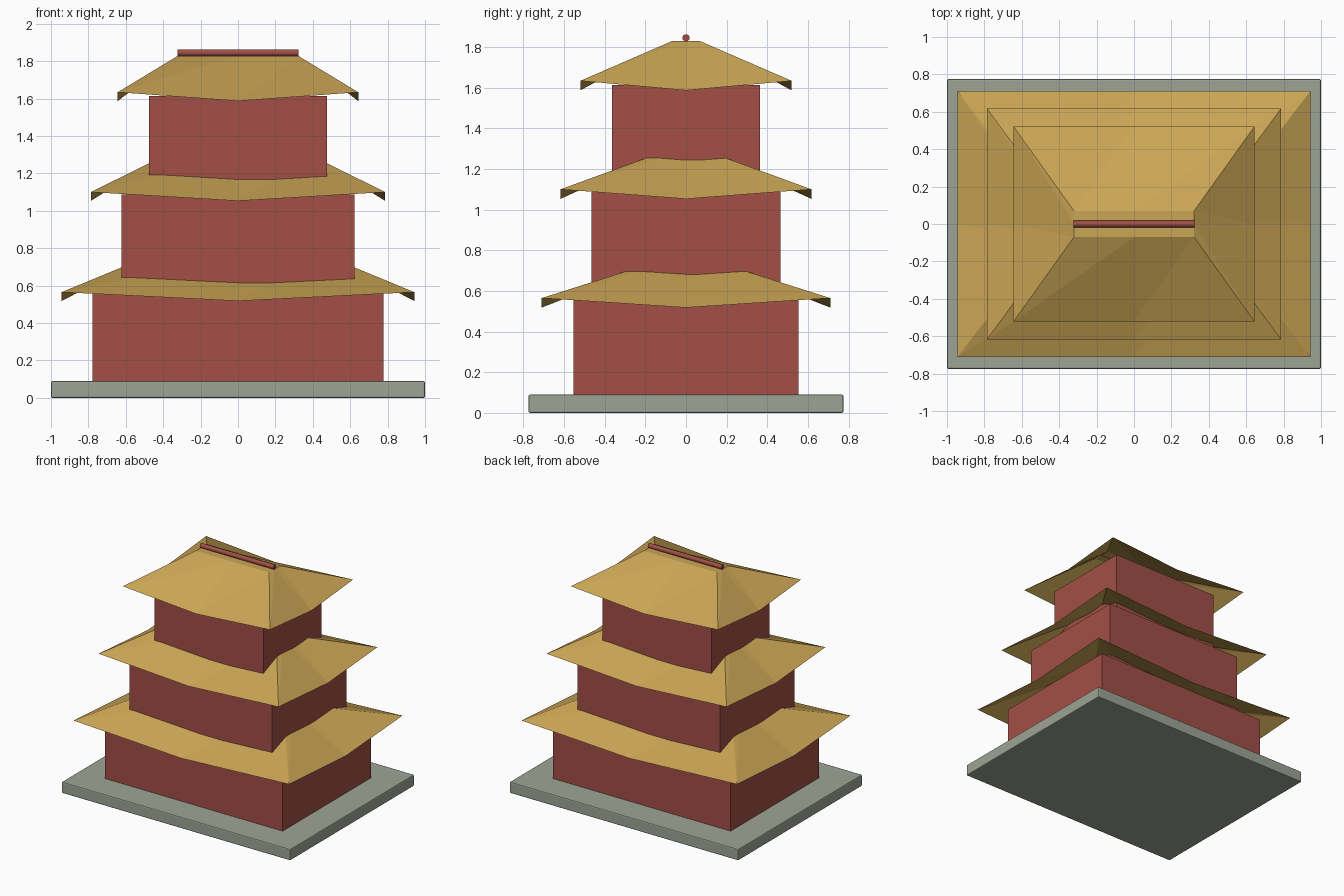
import bpy, bmesh, math

if "Cube" in bpy.data.objects:
    bpy.data.objects.remove(bpy.data.objects["Cube"])


def material(name, rgb):
    m = bpy.data.materials.new(name)
    m.diffuse_color = (*rgb, 1)
    m.use_nodes = True
    m.node_tree.nodes["Principled BSDF"].inputs["Base Color"].default_value = m.diffuse_color
    return m


STONE = material("grey stone", (0.335, 0.375, 0.30))
RED = material("red timber", (0.36, 0.078, 0.061))
GOLD = material("ochre tiles", (0.59, 0.376, 0.09))


def box(name, hx, hy, z0, z1, mat, bevel=0):
    bpy.ops.mesh.primitive_cube_add(size=1, location=(0, 0, (z0 + z1) / 2))
    ob = bpy.context.object
    ob.name = name
    ob.scale = (2 * hx, 2 * hy, z1 - z0)
    bpy.ops.object.transform_apply(location=False, rotation=False, scale=True)
    ob.data.materials.append(mat)
    if bevel:
        mod = ob.modifiers.new("Bevel", "BEVEL")
        mod.width, mod.segments = bevel, 2
    return ob


# Thin hipped roof: eaves dip at the middle of each side, flat cap on top
def roof(name, hx, hy, z_corner, rise, dip):
    ring = [(-1, -1), (0, -1), (1, -1), (1, 0), (1, 1), (0, 1), (-1, 1), (-1, 0)]
    bm = bmesh.new()
    outer = [bm.verts.new((x * hx, y * hy, z_corner - (0 if x and y else dip)))
             for x, y in ring]
    inner = [bm.verts.new((x * hx * 0.5, y * hy * 0.135, z_corner + rise))
             for x, y in ring]
    for i in range(8):
        j = (i + 1) % 8
        bm.faces.new((outer[i], outer[j], inner[j]))
        bm.faces.new((outer[i], inner[j], inner[i]))
    bm.faces.new(inner)
    me = bpy.data.meshes.new(name)
    bm.to_mesh(me)
    bm.free()
    me.materials.append(GOLD)
    ob = bpy.data.objects.new(name, me)
    bpy.context.collection.objects.link(ob)


# Stone base
box("base", 1.0, 0.775, 0, 0.09, STONE, 0.008)

# Three storeys: wall half sizes, bottom, top, then roof half sizes and corner height
storeys = [
    ("lower", 0.778, 0.553, 0.085, 0.557, 0.943, 0.71, 0.565),
    ("middle", 0.624, 0.464, 0.56, 1.087, 0.787, 0.618, 1.10),
    ("upper", 0.477, 0.365, 1.09, 1.613, 0.643, 0.52, 1.634),
]
for label, wx, wy, z0, z1, rx, ry, rz in storeys:
    box(label + "_walls", wx, wy, z0, z1, RED)
    roof(label + "_roof", rx, ry, rz, 0.195, 0.047)

# Ridge beam
bpy.ops.mesh.primitive_cylinder_add(vertices=12, radius=0.018, depth=0.645,
                                    location=(0, 0, 1.845),
                                    rotation=(0, math.pi / 2, 0))
beam = bpy.context.object
beam.name = "ridge_beam"
beam.data.materials.append(RED)
bpy.ops.object.shade_smooth_by_angle(angle=math.radians(40))
